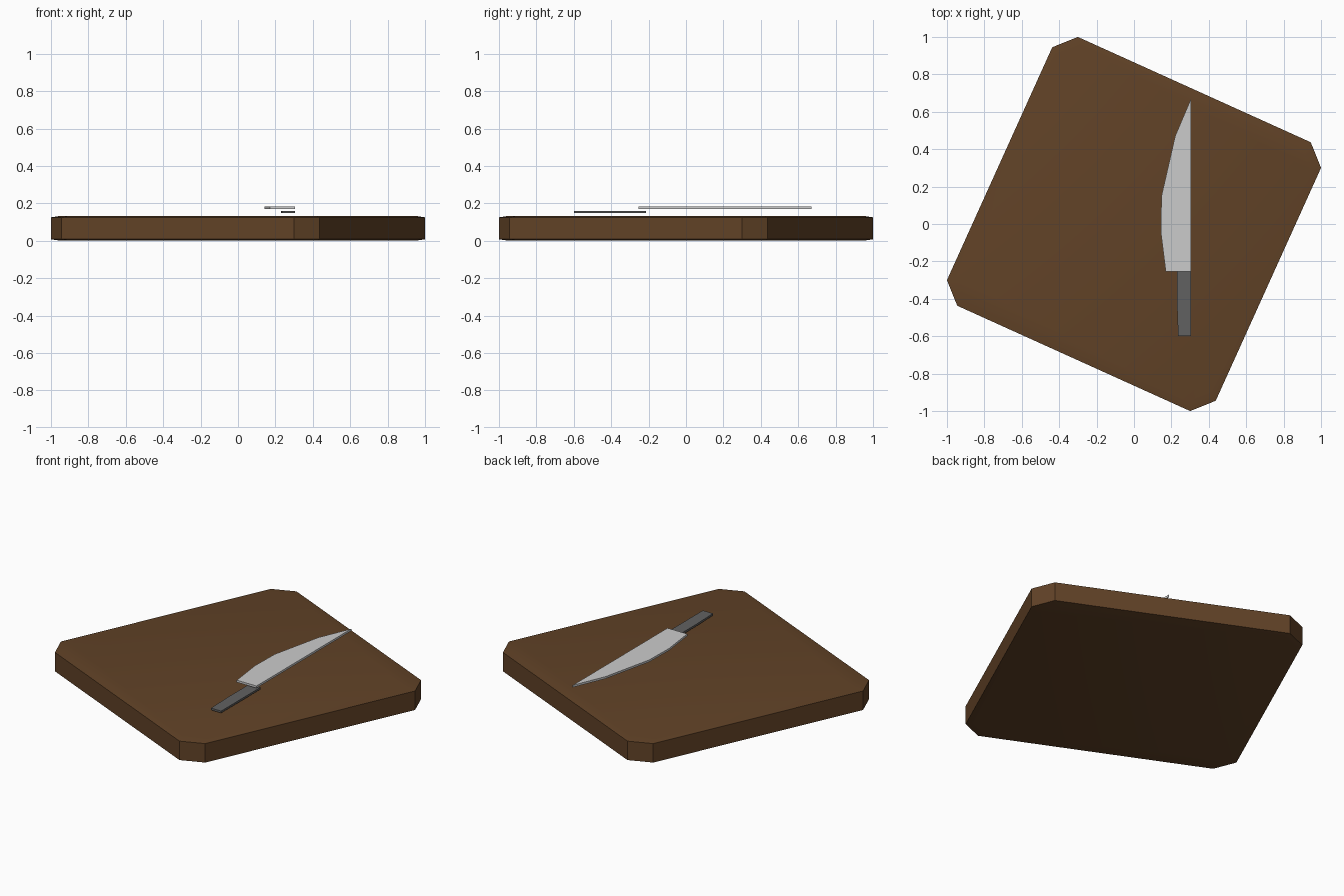
import bpy, bmesh

if "Cube" in bpy.data.objects:
    bpy.data.objects.remove(bpy.data.objects["Cube"])


def material(name, rgb):
    m = bpy.data.materials.new(name)
    m.diffuse_color = (*rgb, 1)
    m.use_nodes = True
    m.node_tree.nodes["Principled BSDF"].inputs["Base Color"].default_value = m.diffuse_color
    return m


def stack(name, rings, mat):
    """Skin a closed solid through rings of (outline, z)."""
    bm = bmesh.new()
    loops = [[bm.verts.new((x, y, z)) for x, y in outline] for outline, z in rings]
    n = len(loops[0])
    for a, b in zip(loops, loops[1:]):
        for i in range(n):
            j = (i + 1) % n
            bm.faces.new((a[i], a[j], b[j], b[i]))
    bm.faces.new(loops[0])
    bm.faces.new(loops[-1])
    bmesh.ops.recalc_face_normals(bm, faces=bm.faces)
    me = bpy.data.meshes.new(name)
    bm.to_mesh(me)
    bm.free()
    ob = bpy.data.objects.new(name, me)
    bpy.context.collection.objects.link(ob)
    me.materials.append(mat)
    return ob


wood = material("wood", (0.12, 0.055, 0.02))
steel = material("steel", (0.55, 0.55, 0.55))
dark = material("dark_grip", (0.12, 0.12, 0.12))

# cutting board: square with clipped corners, turned in plan, with soft rims
outline = []
corner = [(-0.437, 0.945), (-0.30, 1.0)]
for _ in range(4):
    outline += corner
    corner = [(y, -x) for x, y in corner]
inner = [(x * 0.95, y * 0.95) for x, y in outline]
board = stack("cutting_board", [(inner, 0), (outline, 0.008),
                                (outline, 0.125), (inner, 0.133)], wood)
bpy.context.view_layer.objects.active = board
board.select_set(True)
bpy.ops.object.shade_smooth_by_angle(angle=0.5)

# knife blade: straight spine, curved cutting edge
blade = [(0.305, 0.67), (0.22, 0.47), (0.147, 0.15), (0.143, -0.04),
         (0.17, -0.255), (0.305, -0.255)]
stack("knife_blade", [(blade, 0.169), (blade, 0.182)], steel)

# knife handle: flat bar running under the heel of the blade
handle = [(0.23, -0.215), (0.23, -0.43), (0.236, -0.60), (0.305, -0.60), (0.305, -0.215)]
stack("knife_handle", [(handle, 0.147), (handle, 0.159)], dark)
